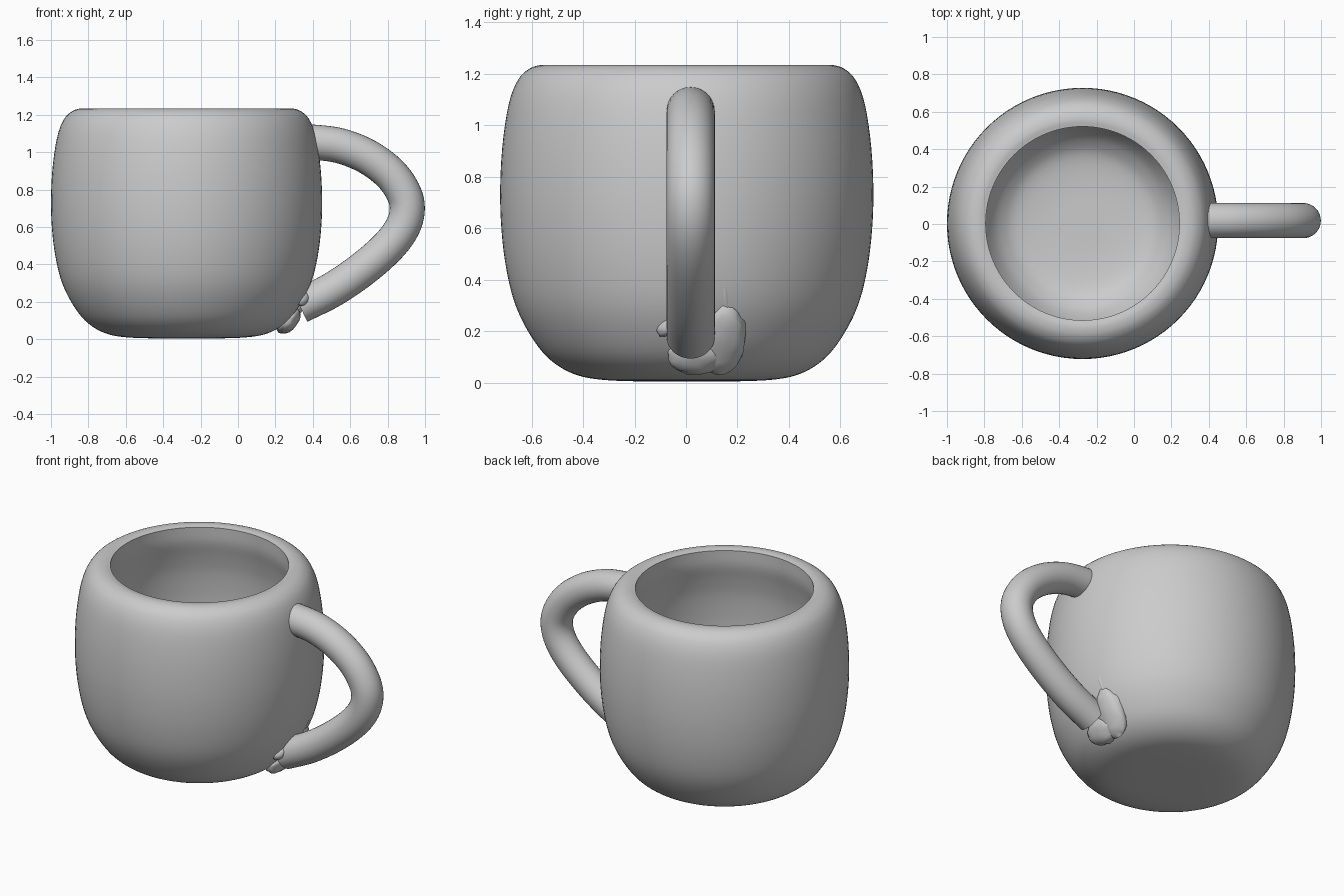
import bpy, bmesh, math, random
from mathutils import Vector

if "Cube" in bpy.data.objects:
    bpy.data.objects.remove(bpy.data.objects["Cube"])

random.seed(4)
CX = -0.275  # body axis


def smooth_path(pts, steps=5):
    """Catmull-Rom interpolation through the points."""
    v = [Vector(p) for p in pts]
    v = [2 * v[0] - v[1]] + v + [2 * v[-1] - v[-2]]
    out = []
    for a, b, c, d in zip(v, v[1:], v[2:], v[3:]):
        for i in range(steps):
            t = i / steps
            out.append(0.5 * (2 * b + (c - a) * t + (2 * a - 5 * b + 4 * c - d) * t * t
                              + (3 * b - a - 3 * c + d) * t ** 3))
    return out + [v[-2]]


def add_mesh(name, bm):
    """Smooth-shaded object, with edges over 45 degrees kept sharp."""
    bmesh.ops.recalc_face_normals(bm, faces=bm.faces)
    for f in bm.faces:
        f.smooth = True
    for e in bm.edges:
        e.smooth = e.calc_face_angle(0) < math.radians(45)
    me = bpy.data.meshes.new(name)
    bm.to_mesh(me)
    bm.free()
    ob = bpy.data.objects.new(name, me)
    bpy.context.collection.objects.link(ob)
    return ob


# Mug body: outer wall and rim, then inner wall and floor, in one lathe
outer = [(0, 0.004), (0.2, 0.005), (0.33, 0.011), (0.42, 0.027), (0.495, 0.062), (0.56, 0.118),
         (0.62, 0.205), (0.665, 0.3), (0.695, 0.41), (0.716, 0.55), (0.725, 0.72),
         (0.717, 0.91), (0.692, 1.08), (0.656, 1.175), (0.61, 1.22), (0.56, 1.234), (0.518, 1.228)]
inner = [(0.518, 1.228), (0.523, 1.13), (0.55, 1.02), (0.572, 0.9), (0.582, 0.72), (0.572, 0.56),
         (0.545, 0.4), (0.49, 0.28), (0.43, 0.21), (0.35, 0.165), (0.2, 0.145), (0, 0.143)]
bm = bmesh.new()
curve = smooth_path(outer, 4) + smooth_path(inner, 4)[1:]
verts = [bm.verts.new((max(p.x, 0), 0, p.y)) for p in curve]
edges = [bm.edges.new(e) for e in zip(verts, verts[1:])]
bmesh.ops.spin(bm, geom=verts + edges, cent=(0, 0, 0), axis=(0, 0, 1),
               angle=2 * math.pi, steps=96)
bmesh.ops.remove_doubles(bm, verts=bm.verts, dist=1e-4)
body = add_mesh("mug_body", bm)
body.location = (CX, 0.003, 0)

# Handle: round tube swept along its centre line
centre = [(0.34, 1.053), (0.42, 1.052), (0.55, 1.033), (0.69, 0.977), (0.81, 0.889), (0.882, 0.79),
          (0.905, 0.70), (0.88, 0.6), (0.80, 0.492), (0.66, 0.37), (0.5, 0.262), (0.33, 0.178)]
path = smooth_path(centre, 5)
bm = bmesh.new()
rings = []
for i, p in enumerate(path):
    t = (path[min(i + 1, len(path) - 1)] - path[max(i - 1, 0)]).normalized()
    n = Vector((-t.y, t.x))
    ring = []
    for k in range(32):
        a = 2 * math.pi * k / 32
        q = p + n * 0.094 * math.cos(a)
        ring.append(bm.verts.new((q.x, 0.018 + 0.094 * math.sin(a), q.y)))
    rings.append(ring)
for r, s in zip(rings, rings[1:]):
    for k in range(32):
        bm.faces.new((r[k], r[(k + 1) % 32], s[(k + 1) % 32], s[k]))
bm.faces.new(rings[0])
bm.faces.new(rings[-1])
add_mesh("handle", bm)


# Ragged clay left around the lower handle joint
def clay(name, loc, size, tilt, rough):
    bm = bmesh.new()
    bmesh.ops.create_icosphere(bm, subdivisions=3, radius=1)
    for v in bm.verts:
        v.co *= 1 + random.uniform(-rough, rough)
    ob = add_mesh(name, bm)
    ob.location, ob.scale, ob.rotation_euler = loc, size, tilt


clay("joint_clay_main", (0.295, 0.145, 0.17), (0.05, 0.09, 0.15), (0, 0.5, 0.2), 0.07)
clay("joint_clay_under", (0.27, 0.04, 0.10), (0.05, 0.11, 0.08), (0, 0.7, 0), 0.06)
clay("joint_clay_side", (0.345, -0.07, 0.215), (0.03, 0.05, 0.03), (0.6, 0.4, -0.2), 0.07)
clay("joint_clay_sliver", (0.375, 0.145, 0.39), (0.025, 0.022, 0.14), (0.15, 0.2, 0.2), 0.05)
